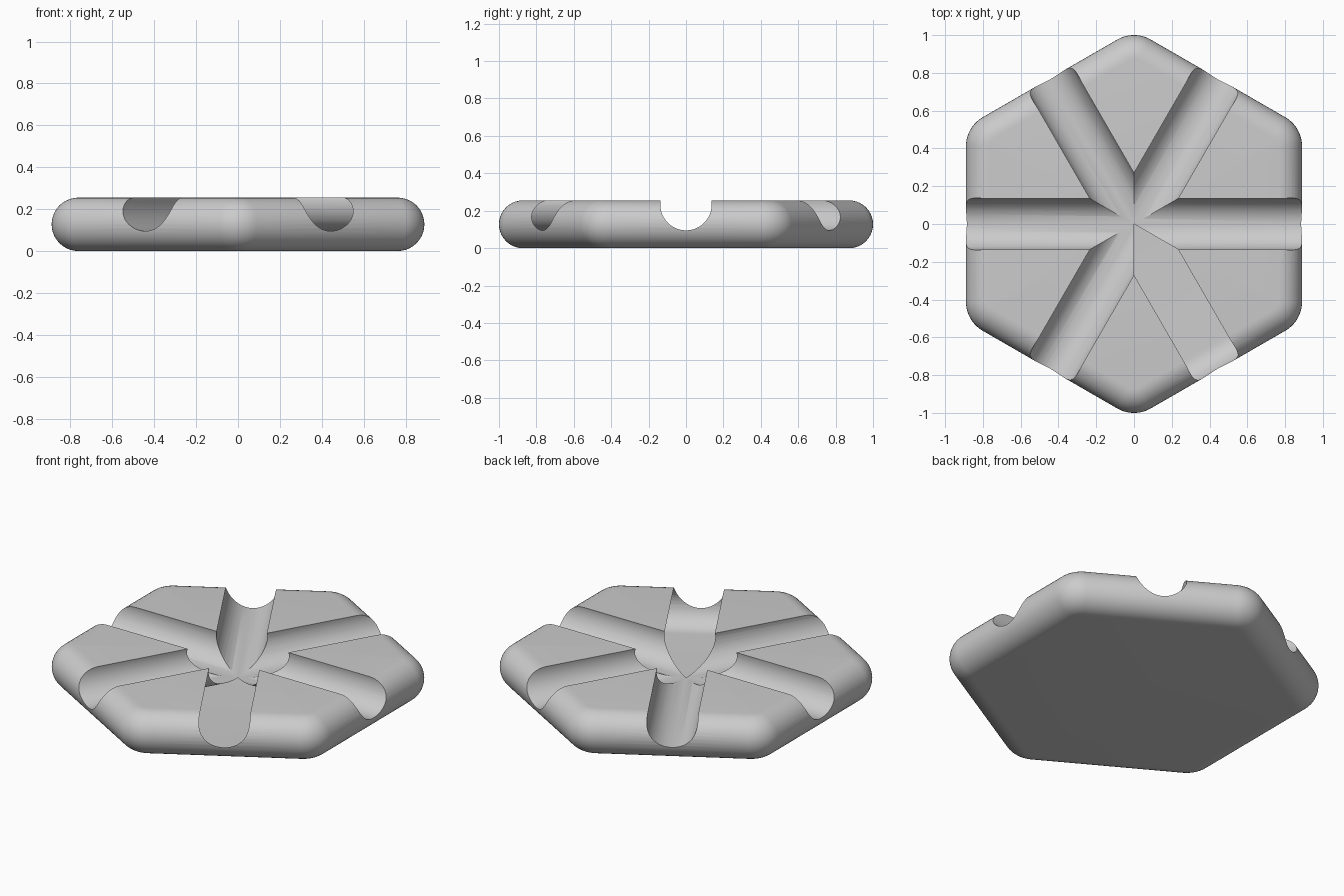
import bpy, bmesh, math
from mathutils import Matrix

if "Cube" in bpy.data.objects:
    bpy.data.objects.remove(bpy.data.objects["Cube"])

H = 0.255            # plate thickness
R = H / 2            # bullnose edge radius
CORNER = 0.178       # plan radius of the hexagon corners
CORE = 0.822         # distance of corner arc centres from the middle
GROOVE_R, GROOVE_Z = 0.137, 0.232


def outline(offset, z, steps=12):
    """Rounded hexagon, points up +y, inset by offset."""
    pts = []
    for k in range(6):
        a = math.radians(30 + 60 * k)
        for i in range(steps + 1):
            t = a + math.radians(-30 + 60 * i / steps)
            r = CORNER - offset
            pts.append((CORE * math.cos(a) + r * math.cos(t),
                        CORE * math.sin(a) + r * math.sin(t), z))
    return pts


# hexagonal plate with a fully rounded rim
bm = bmesh.new()
rings = []
N = 20
for i in range(N + 1):
    p = -math.pi / 2 + math.pi * i / N
    rings.append([bm.verts.new(c) for c in
                  outline(R * (1 - math.cos(p)), R + R * math.sin(p))])
for lo, hi in zip(rings, rings[1:]):
    n = len(lo)
    for j in range(n):
        k = (j + 1) % n
        bm.faces.new((lo[j], lo[k], hi[k], hi[j]))
bm.faces.new(rings[0][::-1])
bm.faces.new(rings[-1])
bm.normal_update()
mesh = bpy.data.meshes.new("hex_plate")
bm.to_mesh(mesh)
bm.free()
plate = bpy.data.objects.new("hex_plate", mesh)
bpy.context.collection.objects.link(plate)

grey = bpy.data.materials.new("light_grey")
grey.diffuse_color = (0.6, 0.6, 0.6, 1)
grey.use_nodes = True
grey.node_tree.nodes["Principled BSDF"].inputs["Base Color"].default_value = grey.diffuse_color
mesh.materials.append(grey)

# three round grooves crossing at the middle
cutters = []
for k in range(3):
    bm = bmesh.new()
    bmesh.ops.create_cone(bm, cap_ends=True, segments=64, radius1=GROOVE_R,
                          radius2=GROOVE_R, depth=2.6)
    bm.transform(Matrix.Translation((0, 0, GROOVE_Z))
                 @ Matrix.Rotation(math.radians(60 * k), 4, 'Z')
                 @ Matrix.Rotation(math.pi / 2, 4, 'Y'))
    me = bpy.data.meshes.new("groove_cutter")
    bm.to_mesh(me)
    bm.free()
    me.materials.append(grey)
    cutter = bpy.data.objects.new("groove_cutter", me)
    cutter.hide_render = True
    bpy.context.collection.objects.link(cutter)
    cutters.append(cutter)
    mod = plate.modifiers.new("groove", 'BOOLEAN')
    mod.operation = 'DIFFERENCE'
    mod.solver = 'EXACT'
    mod.object = cutter

bpy.ops.object.select_all(action='DESELECT')
bpy.context.view_layer.objects.active = plate
plate.select_set(True)
for mod in list(plate.modifiers):
    bpy.ops.object.modifier_apply(modifier=mod.name)
for cutter in cutters:
    bpy.data.objects.remove(cutter)
bpy.ops.object.shade_smooth_by_angle(angle=math.radians(30))
